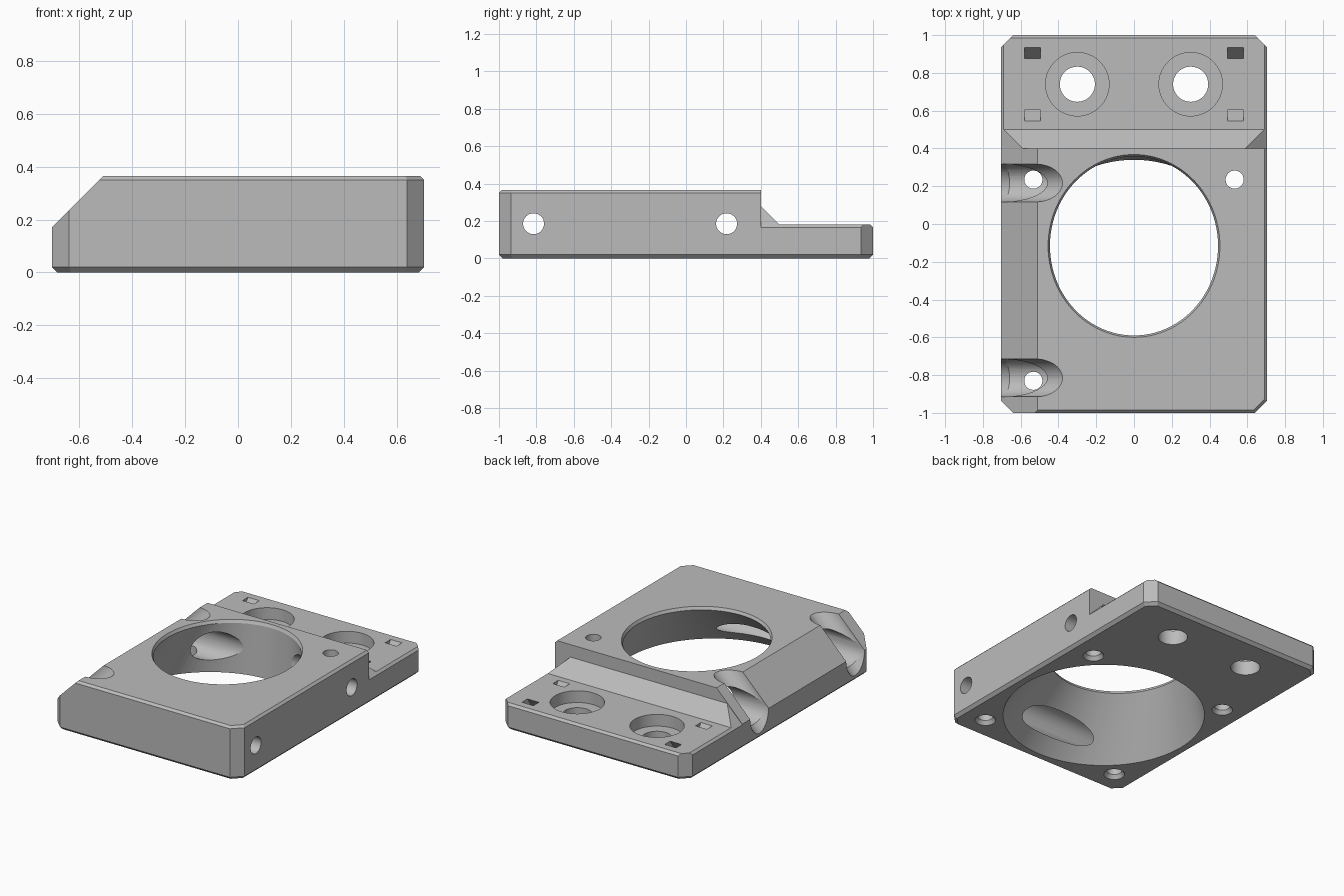
import bpy, bmesh, math
from mathutils import Vector, Matrix

cube = bpy.data.objects.get("Cube")
if cube:
    bpy.data.objects.remove(cube, do_unlink=True)

HX, HY, H = 0.705, 1.0, 0.365      # half width, half length, height
LOW = 0.18                         # height of the rear step

grey = bpy.data.materials.new("plain grey")
grey.use_nodes = True
grey.diffuse_color = (0.5, 0.5, 0.5, 1)
grey.node_tree.nodes["Principled BSDF"].inputs["Base Color"].default_value = (0.5, 0.5, 0.5, 1)


def make_object(name, bm):
    bmesh.ops.recalc_face_normals(bm, faces=bm.faces[:])
    mesh = bpy.data.meshes.new(name)
    bm.to_mesh(mesh)
    bm.free()
    obj = bpy.data.objects.new(name, mesh)
    bpy.context.collection.objects.link(obj)
    mesh.materials.append(grey)
    return obj


def clip(bm, point, normal):
    geom = bm.verts[:] + bm.edges[:] + bm.faces[:]
    bmesh.ops.bisect_plane(bm, geom=geom, plane_co=point, plane_no=Vector(normal).normalized(),
                           clear_outer=True)
    rim = [e for e in bm.edges if e.is_boundary]
    if rim:
        bmesh.ops.contextual_create(bm, geom=rim)


def cut(body, bm):
    """Subtract a solid from the body and discard the cutter."""
    tool = make_object("cutter", bm)
    tool.hide_render = True
    mod = body.modifiers.new("cut", 'BOOLEAN')
    mod.operation, mod.solver, mod.object = 'DIFFERENCE', 'EXACT', tool
    bpy.context.view_layer.objects.active = body
    bpy.ops.object.modifier_apply(modifier=mod.name)
    bpy.data.objects.remove(tool, do_unlink=True)


def rod(a, b, r0, r1=None, segments=48):
    a, b = Vector(a), Vector(b)
    bm = bmesh.new()
    turn = (b - a).to_track_quat('Z', 'Y').to_matrix().to_4x4()
    bmesh.ops.create_cone(bm, cap_ends=True, segments=segments, radius1=r0,
                          radius2=r0 if r1 is None else r1, depth=(b - a).length,
                          matrix=Matrix.Translation((a + b) / 2) @ turn)
    return bm


def prism(points, vector):
    bm = bmesh.new()
    face = bm.faces.new([bm.verts.new(p) for p in points])
    new = bmesh.ops.extrude_face_region(bm, geom=[face])["geom"]
    bmesh.ops.translate(bm, verts=[v for v in new if isinstance(v, bmesh.types.BMVert)], vec=vector)
    return bm


# Solid block with chamfered corners and edges
bm = bmesh.new()
bmesh.ops.create_cube(bm, size=1, matrix=Matrix.Translation((0, 0, H / 2))
                      @ Matrix.Diagonal((2 * HX, 2 * HY, H, 1)))
corners = [(x, y) for x in (-1, 1) for y in (-1, 1)]
sides = [(1, 0), (-1, 0), (0, 1), (0, -1)]
for x, y in corners:
    clip(bm, (x * 0.64, y * HY, 0), (x, y, 0))
for x, y in corners + sides:
    edge = Vector((x * HX, y * HY, 0))
    if x and y:
        edge.x = x * 0.64
    d = Vector((x, y, 0)).normalized()
    clip(bm, edge + Vector((0, 0, 0.02)), d - Vector((0, 0, 1)))
    if (x, y) in ((1, 0), (0, -1), (1, -1)):
        clip(bm, edge + Vector((0, 0, H - 0.015)), d + Vector((0, 0, 1)))
clip(bm, (-0.51, 0, H), (-1, 0, 1))
body = make_object("mounting_block", bm)

# Rear step with sloped rib and bevelled rear edge
step = [(0.4, 0.6), (0.4, 0.28), (0.5, LOW), (0.985, LOW), (1.1, 0.065), (1.1, 0.6)]
cut(body, prism([(-1, y, z) for y, z in step], (2, 0, 0)))
for s in (-1, 1):
    cut(body, prism([(s * x, 0.4, z) for x, z in ((0.8, 0.07), (0.3, 0.57), (0.8, 0.57))],
                    (0, 0.8, 0)))

# Oblique tapered air duct: round below, slightly oval and flared above
rings = [(-0.0365, 0.658, 0.656, -0.318), (0.345, 0.445, 0.474, -0.116),
         (0.385, 0.465, 0.494, -0.116)]
bm = bmesh.new()
N = 96
loops = []
for z, rx, ry, cy in rings:
    angles = [2 * math.pi * i / N for i in range(N)]
    loops.append([bm.verts.new((rx * math.cos(a), cy + ry * math.sin(a), z)) for a in angles])
for lower, upper in zip(loops, loops[1:]):
    for i in range(N):
        j = (i + 1) % N
        bm.faces.new((lower[i], lower[j], upper[j], upper[i]))
bm.faces.new(loops[0])
bm.faces.new(loops[-1])
cut(body, bm)

# Cross bores, with wide bores and slanted access grooves on the bevelled side
for y in (0.217, -0.815):
    cut(body, rod((0.3, y, 0.185), (0.9, y, 0.185), 0.056))
    cut(body, rod((-0.95, y, 0.185), (0.45, y, 0.185), 0.1))
    cut(body, rod((-1.01, y, -0.125), (-0.31, y, 0.575), 0.1))

# Upright screw holes, countersunk below; the front left one is blind
for x in (-0.533, 0.533):
    for y in (0.235, -0.83):
        top = 0.15 if x > 0 and y < 0 else 0.5
        cut(body, rod((x, y, -0.1), (x, y, top), 0.048, segments=32))
        cut(body, rod((x, y, -0.02), (x, y, 0.03), 0.08, 0.045, 32))

# Counterbored mounting holes and cable tie channels on the step
tie = [(0.531, 0.2), (0.62, 0.07), (0.86, 0.07), (0.949, 0.2),
       (0.89, 0.2), (0.835, 0.12), (0.645, 0.12), (0.59, 0.2)]
for s in (-1, 1):
    cut(body, rod((s * 0.3, 0.74, -0.1), (s * 0.3, 0.74, 0.4), 0.093))
    cut(body, rod((s * 0.3, 0.74, 0.1), (s * 0.3, 0.74, 0.17 + 0.1), 0.168, segments=64))
    cut(body, prism([(s * 0.537 - 0.043, y, z) for y, z in tie], (0.086, 0, 0)))

# Smooth bores with crisp edges
bpy.ops.object.select_all(action='DESELECT')
body.select_set(True)
bpy.context.view_layer.objects.active = body
bpy.ops.object.shade_smooth_by_angle(angle=math.radians(20))
